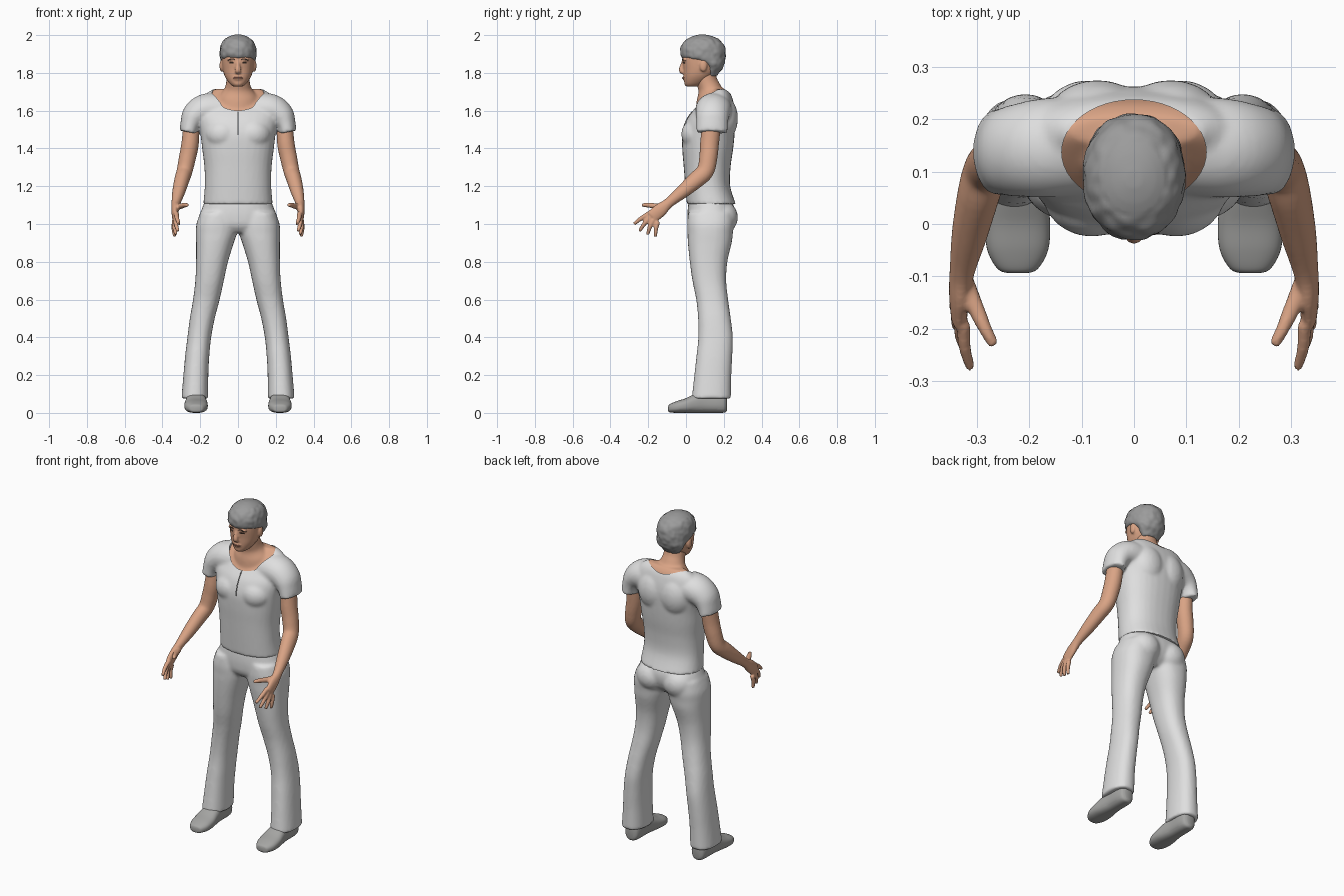
import bpy, bmesh, math
from mathutils import Vector, Matrix, noise
from mathutils.bvhtree import BVHTree

if "Cube" in bpy.data.objects:
    bpy.data.objects.remove(bpy.data.objects["Cube"])


def material(name, r, g, b):
    m = bpy.data.materials.new(name)
    m.diffuse_color = (r, g, b, 1)
    m.use_nodes = True
    m.node_tree.nodes["Principled BSDF"].inputs["Base Color"].default_value = m.diffuse_color
    return m


CLOTH = material("light_cloth", 0.74, 0.74, 0.74)
SKIN = material("skin", 0.70, 0.37, 0.235)
HAIR = material("grey_hair", 0.33, 0.33, 0.33)
SHOE = material("grey_shoe", 0.38, 0.38, 0.37)
SOLE = material("dark_sole", 0.025, 0.025, 0.025)
LIP = material("lips", 0.40, 0.17, 0.12)
BROW = material("dark_brown", 0.09, 0.055, 0.04)
SEAM = material("seam_grey", 0.22, 0.22, 0.22)


def spline(rows, n=5):
    """Catmull-Rom interpolation of number rows."""
    out = []
    for i in range(len(rows) - 1):
        a, b, c, d = rows[max(i - 1, 0)], rows[i], rows[i + 1], rows[min(i + 2, len(rows) - 1)]
        for k in range(n):
            t = k / n
            out.append([0.5 * (2 * q + (r - p) * t + (2 * p - 5 * q + 4 * r - s) * t * t
                        + (3 * q - p - 3 * r + s) * t ** 3) for p, q, r, s in zip(a, b, c, d)])
    return out + [list(rows[-1])]


def skin_rings(bm, rings, power=2.0, seg=32):
    """Closed loft through (centre, u, v) superellipse rings."""
    loops = []
    for c, u, v in rings:
        loop = []
        for i in range(seg):
            a = 2 * math.pi * i / seg
            ca, sa = math.cos(a), math.sin(a)
            x = math.copysign(abs(ca) ** (2 / power), ca)
            y = math.copysign(abs(sa) ** (2 / power), sa)
            loop.append(bm.verts.new(c + u * x + v * y))
        loops.append(loop)
    for p, q in zip(loops, loops[1:]):
        for i in range(seg):
            j = (i + 1) % seg
            bm.faces.new((p[i], p[j], q[j], q[i]))
    bm.faces.new(loops[0][::-1])
    bm.faces.new(loops[-1])


def stack(bm, rows, power=2.2, grow=0.0):
    """Loft of level rings: z, x0, x1, y0, y1."""
    skin_rings(bm, [(Vector(((x0 + x1) / 2, (y0 + y1) / 2, z)), Vector(((x1 - x0) / 2 + grow, 0, 0)),
                     Vector((0, (y1 - y0) / 2 + grow, 0))) for z, x0, x1, y0, y1 in spline(rows)], power)


def tube(bm, rows, s=1, seg=24):
    """Tube along a path: x, y, z, radius near y, radius across."""
    rows = spline(rows)
    pts = [Vector((s * r[0], r[1], r[2])) for r in rows]
    rings = []
    for i, r in enumerate(rows):
        t = (pts[min(i + 1, len(pts) - 1)] - pts[max(i - 1, 0)]).normalized()
        u = Vector((0, 1, 0))
        u = (u - t * u.dot(t)).normalized()
        rings.append((pts[i], u * r[3], t.cross(u) * r[4]))
    skin_rings(bm, rings, 2.0, seg)


def ball(bm, c, r):
    bmesh.ops.create_uvsphere(bm, u_segments=24, v_segments=16, radius=1,
                              matrix=Matrix.Translation(c) @ Matrix.Diagonal((*r, 1)))


def finish(name, bm, mats, voxel=0, smooth=4, cutter=None):
    """Make the object; fuse its overlapping volumes when voxel is given."""
    bmesh.ops.recalc_face_normals(bm, faces=bm.faces)
    me = bpy.data.meshes.new(name)
    bm.to_mesh(me)
    bm.free()
    ob = bpy.data.objects.new(name, me)
    bpy.context.collection.objects.link(ob)
    if voxel:
        m = ob.modifiers.new("fuse", 'REMESH')
        m.mode, m.voxel_size = 'VOXEL', voxel
        m = ob.modifiers.new("soften", 'SMOOTH')
        m.factor, m.iterations = 0.5, smooth
    if cutter:
        m = ob.modifiers.new("opening", 'BOOLEAN')
        m.operation, m.object, m.solver = 'DIFFERENCE', cutter, 'EXACT'
    if ob.modifiers:
        dg = bpy.context.evaluated_depsgraph_get()
        new = bpy.data.meshes.new_from_object(ob.evaluated_get(dg))
        ob.modifiers.clear()
        ob.data = new
    ob.data.materials.clear()
    for m in mats:
        ob.data.materials.append(m)
    for o in bpy.context.selected_objects:
        o.select_set(False)
    ob.select_set(True)
    bpy.context.view_layer.objects.active = ob
    bpy.ops.object.shade_smooth_by_angle(angle=math.radians(50))
    return ob


def front_finder(ob):
    """Return a function giving the front surface point at x, z."""
    tree = BVHTree.FromPolygons([v.co for v in ob.data.vertices], [p.vertices for p in ob.data.polygons])

    def find(x, z):
        hit = tree.ray_cast(Vector((x, -1, z)), Vector((0, 1, 0)))[0]
        return hit if hit else Vector((x, 0, z))
    return find


def strip(name, find, pts, r, mat):
    """Thin painted line lying on a front surface."""
    bm = bmesh.new()
    rings = [(find(x, z), Vector((0, 0.003, 0)),
              Vector((r, 0, 0)) if abs(pts[0][0] - pts[-1][0]) < 0.001 else Vector((0, 0, r * k)))
             for (x, z), k in zip(pts, [0.4] + [1] * (len(pts) - 2) + [0.4])]
    skin_rings(bm, rings, 2.0, 10)
    finish(name, bm, [mat])


SIDES = {"right": 1, "left": -1}
TORSO = [(1.105, -.184, .184, .004, .264), (1.2, -.176, .176, -.004, .234), (1.3, -.178, .178, -.012, .236),
         (1.4, -.19, .19, -.02, .25), (1.48, -.2, .2, -.02, .258), (1.55, -.215, .215, .002, .262),
         (1.6, -.222, .222, .036, .26), (1.65, -.205, .205, .076, .25), (1.69, -.168, .168, .115, .236),
         (1.715, -.13, .13, .14, .215)]

# Shirt: body, chest, shoulder blades and sleeves fused, with a scooped neck
bm = bmesh.new()
skin_rings(bm, [(Vector((0, .137, z)), Vector((.138, 0, 0)), Vector((0, .1, 0))) for z in (1.57, 1.9)], 2, 48)
cutter = finish("neck_cutter", bm, [CLOTH])
cutter.hide_render = True
bm = bmesh.new()
stack(bm, TORSO, 2.3)
for s in (1, -1):
    ball(bm, (s * .08, .06, 1.475), (.095, .085, .085))
    ball(bm, (s * .07, .195, 1.56), (.1, .08, .12))
    tube(bm, [(.08, .15, 1.6, .095, .095), (.17, .145, 1.605, .095, .085), (.225, .14, 1.575, .088, .073),
              (.25, .138, 1.53, .083, .056), (.261, .137, 1.485, .083, .048)], s, 32)
shirt = finish("shirt", bm, [CLOTH], .009, 5, cutter)
bpy.data.objects.remove(cutter)
strip("shirt_slit", front_finder(shirt), [(0, 1.47 + .0125 * i) for i in range(11)], .003, SEAM)

# Chest and neck seen through the neckline
bm = bmesh.new()
stack(bm, TORSO[4:], 2.3, -.009)
tube(bm, [(0, .14, 1.6, .09, .12), (0, .135, 1.67, .078, .105), (0, .125, 1.715, .062, .073),
          (0, .112, 1.75, .056, .063), (0, .1, 1.8, .055, .06)], 1, 32)
finish("neck", bm, [SKIN], .008, 6)

# Trousers: hips, seat and flared legs
bm = bmesh.new()
stack(bm, [(1.135, -.17, .17, .016, .235), (1.09, -.188, .188, .01, .255), (1.04, -.203, .203, .008, .255),
           (.99, -.19, .19, .014, .235), (.955, -.12, .12, .04, .2)], 2.3)
for s in (1, -1):
    ball(bm, (s * .088, .185, 1.035), (.095, .09, .09))
    leg = [(1.06, .02, .2, .012, .25), (1.0, .004, .22, .006, .254), (.95, .006, .223, .008, .248),
           (.9, .022, .222, .01, .242), (.8, .053, .222, .02, .219), (.7, .075, .226, .034, .213),
           (.6, .097, .238, .054, .223), (.5, .123, .255, .064, .237), (.4, .142, .268, .065, .248),
           (.3, .152, .28, .055, .245), (.2, .157, .289, .044, .24), (.075, .158, .3, .03, .238)]
    stack(bm, [(z, s * a, s * b, c, d) for z, a, b, c, d in leg], 2.3)
finish("trousers", bm, [CLOTH], .01, 4)

for side, s in SIDES.items():
    # Arm with palm, fingers and thumb
    bm = bmesh.new()
    tube(bm, [(.245, .138, 1.55, .05, .042), (.253, .125, 1.43, .05, .046), (.268, .118, 1.35, .048, .045),
              (.283, .102, 1.28, .046, .042), (.297, .055, 1.235, .045, .04), (.314, -.02, 1.17, .036, .034),
              (.328, -.09, 1.113, .027, .024), (.333, -.135, 1.075, .036, .02), (.334, -.18, 1.037, .036, .015)], s)
    for knuckle, tip in (((.326, -.19, 1.058), (.312, -.275, 1.0)), ((.332, -.188, 1.038), (.318, -.246, .962)),
                         ((.337, -.175, 1.02), (.328, -.203, .943)), ((.338, -.15, 1.012), (.335, -.162, .934))):
        mid = [(a + b) / 2 + d for a, b, d in zip(knuckle, tip, (.004, -.003, .002))]
        tube(bm, [(*knuckle, .014, .013), (*mid, .012, .012), (*tip, .009, .009)], s, 12)
    tube(bm, [(.325, -.11, 1.09, .02, .017), (.3, -.165, 1.095, .016, .015),
              (.284, -.2, 1.1, .013, .013), (.267, -.232, 1.1, .01, .01)], s, 12)
    finish(side + "_arm", bm, [SKIN], .0055, 3)

    # Shoe with dark sole and heel
    bm = bmesh.new()
    rows = spline([(-.094, .016, .01, .034), (-.086, .038, .003, .046), (-.05, .058, 0, .062), (0, .062, 0, .078),
                   (.05, .056, 0, .102), (.1, .05, 0, .118), (.17, .048, 0, .115), (.205, .04, .002, .105),
                   (.217, .022, .012, .09)], 6)
    skin_rings(bm, [(Vector((s * .222, y, (a + b) / 2)), Vector((w, 0, 0)), Vector((0, 0, (b - a) / 2)))
                    for y, w, a, b in rows], 2.5, 40)
    for z in (.02, .08):
        bmesh.ops.bisect_plane(bm, geom=bm.verts[:] + bm.edges[:] + bm.faces[:],
                               plane_co=(0, 0, z), plane_no=(0, 0, 1))
    for f in bm.faces:
        c = f.calc_center_median()
        f.material_index = int(c.z < .02 or (c.y > .11 and c.z < .08))
    finish(side + "_shoe", bm, [SHOE, SOLE])

# Head with nose, lips and ears
bm = bmesh.new()
stack(bm, [(1.728, -.026, .026, .0, .07), (1.745, -.046, .046, -.008, .1), (1.78, -.069, .069, -.012, .14),
           (1.82, -.081, .081, -.014, .17), (1.87, -.086, .086, -.02, .19), (1.92, -.086, .086, -.014, .19),
           (1.96, -.068, .068, .005, .165), (1.985, -.03, .03, .05, .125)], 2.2)
tube(bm, [(0, -.008, 1.875, .008, .01), (0, -.02, 1.84, .011, .011), (0, -.026, 1.812, .012, .017),
          (0, -.01, 1.8, .01, .014)], 1, 12)
ball(bm, (0, -.008, 1.773), (.026, .011, .012))
ball(bm, (0, .004, 1.745), (.024, .014, .014))
for s in (1, -1):
    ball(bm, (s * .087, .092, 1.838), (.011, .02, .032))
    ball(bm, (s * .033, -.006, 1.872), (.026, .014, .009))
head = finish("head", bm, [SKIN], .0055, 3)
face = front_finder(head)
strip("mouth", face, [(-.026 + .0065 * i, 1.774) for i in range(9)], .0035, LIP)
for side, s in SIDES.items():
    strip(side + "_brow", face, [(s * (.016 + .008 * i), 1.874 - .0012 * (i - 2) ** 2) for i in range(6)], .003, BROW)
    strip(side + "_eye", face, [(s * (.022 + .005 * i), 1.853) for i in range(6)], .004, BROW)

# Short wavy hair
bm = bmesh.new()
stack(bm, [(1.785, -.05, .05, .1, .165), (1.82, -.076, .076, .1, .19), (1.85, -.09, .09, .075, .203),
           (1.868, -.094, .094, .02, .207), (1.882, -.096, .096, -.022, .21), (1.91, -.098, .098, -.031, .211),
           (1.945, -.092, .092, -.024, .203), (1.975, -.074, .074, .0, .177), (1.994, -.045, .045, .035, .14),
           (2.003, -.015, .015, .07, .1)], 2.1)
hair = finish("hair", bm, [HAIR], .007, 2)
for v in hair.data.vertices:
    if v.co.z < 1.985:
        v.co += v.normal * 0.004 * noise.noise(v.co * 38)
